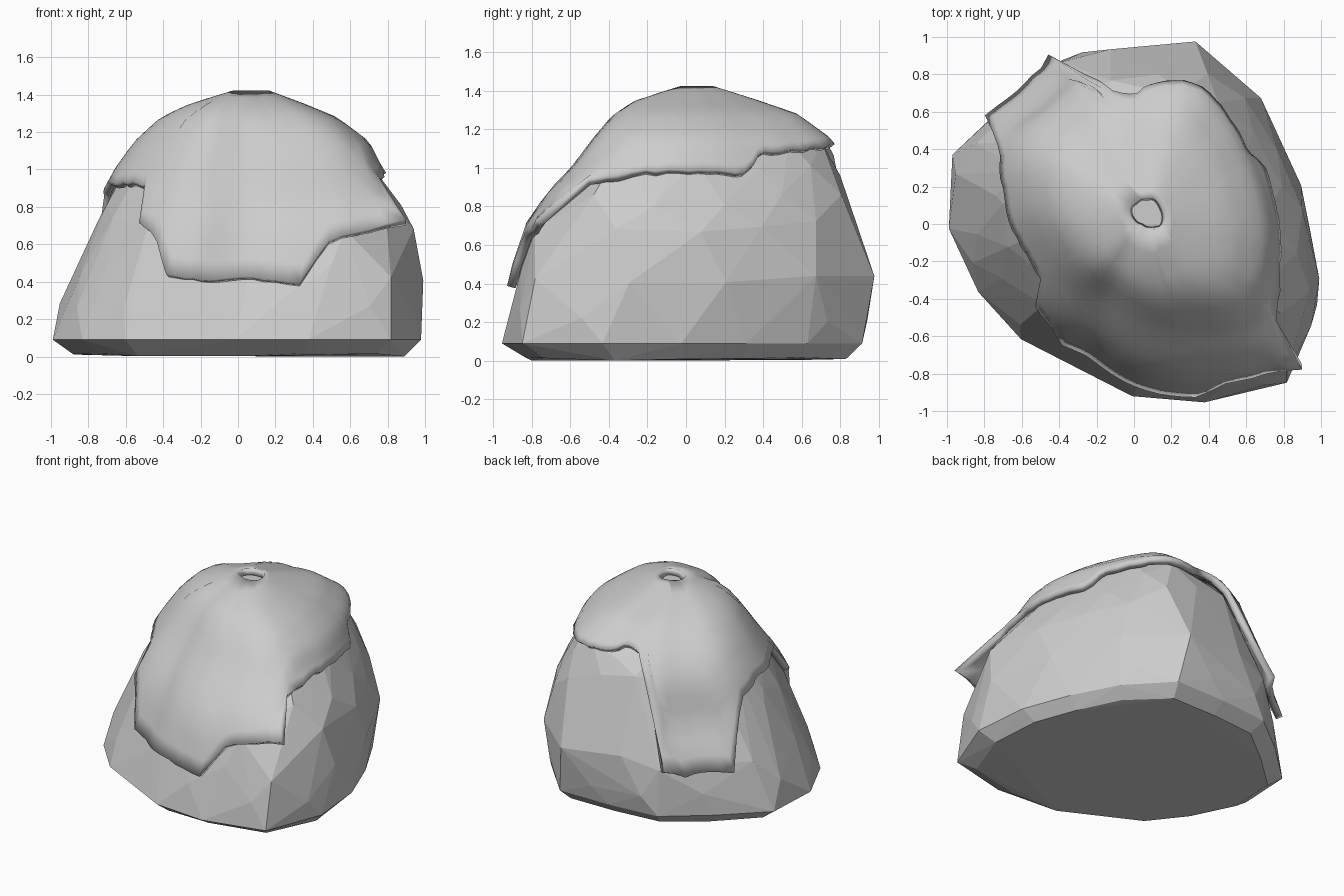
import bpy, bmesh, math, random
from mathutils import Vector

random.seed(11)
cube = bpy.data.objects.get("Cube")
if cube:
    bpy.data.objects.remove(cube)

# Footprint radius at even steps around the boulder, starting at +x
FOOTPRINT = [.95, .89, .93, 1.02, .94, .98, .95, 1.04,
             .98, .89, .84, .78, .9, 1.01, 1.17, 1.07]
# Height, then reach to -x, +x, -y and +y
LEVELS = [(.02, .9, .9, .89, .88), (.09, 1.01, .99, 1.02, .97), (.25, .97, .98, .97, .99),
          (.45, .88, 1, .93, 1.01), (.7, .76, .95, .84, .89), (.85, .69, .85, .73, .86),
          (.98, .62, .74, .6, .83), (1.12, .52, .67, .49, .74), (1.24, .39, .51, .38, .57),
          (1.31, .24, .34, .26, .36), (1.38, .01, .15, .02, .13)]
# Angle in degrees and height of the ragged cover edge
EDGE = [(0, .97), (17, .95), (25, 1.06), (45, 1.08), (80, 1.1), (90, 1.1), (98, 1.15),
        (108, 1.13), (112, 1.05), (116, .85), (120, .42), (128, .37), (138, .41),
        (149, .39), (153, .68), (160, .84), (172, .9), (200, .91), (212, .89), (216, .7),
        (227, .63), (235, .43), (255, .39), (272, .41), (289, .38), (293, .55),
        (298, .63), (308, .66), (316, .7), (320, .91), (328, .93), (335, .96), (360, .97)]


def lerp_table(table, key):
    """Interpolate the rows of a table sorted by its first column."""
    key = min(max(key, table[0][0]), table[-1][0])
    for a, b in zip(table, table[1:]):
        if key <= b[0]:
            f = (key - a[0]) / (b[0] - a[0])
            return [p + (q - p) * f for p, q in zip(a[1:], b[1:])]


def footprint(degrees):
    """Smooth closed curve through the footprint radii."""
    n = len(FOOTPRINT)
    step = degrees / 360 * n
    i, f = int(step), step % 1
    a, b, c, d = (FOOTPRINT[(i + k) % n] for k in (-1, 0, 1, 2))
    return b + f / 2 * (c - a + f * (2 * a - 5 * b + 4 * c - d + f * (3 * (b - c) + d - a)))


def surface(degrees, z):
    """Point on the boulder at a given direction and height."""
    r = footprint(degrees)
    left, right, front, back = lerp_table(LEVELS, z)
    a = math.radians(degrees)
    return Vector(((right - left) / 2 + (right + left) / 2 * r * math.cos(a),
                   (back - front) / 2 + (back + front) / 2 * r * math.sin(a), z))


def make_object(name, bm, material):
    mesh = bpy.data.meshes.new(name)
    bmesh.ops.recalc_face_normals(bm, faces=bm.faces)
    bm.to_mesh(mesh)
    bm.free()
    mesh.materials.append(material)
    obj = bpy.data.objects.new(name, mesh)
    bpy.context.collection.objects.link(obj)
    return obj


grey = bpy.data.materials.new("stone grey")
grey.use_nodes = True
colour = (.61, .61, .61, 1)
grey.diffuse_color = colour
grey.node_tree.nodes["Principled BSDF"].inputs["Base Color"].default_value = colour

# Faceted boulder: hull around loosely scattered rings
bm = bmesh.new()
for k, level in enumerate(LEVELS):
    count = 16 if k < 2 else 13 if k < 8 else 8
    for i in range(count):
        wobble = random.uniform(-6, 6) if k > 1 else 0
        z = level[0] + (random.uniform(-.05, .05) if 1 < k < 8 else 0)
        angle = (360 * (i + (k % 2 / 2 if k > 1 else 0)) / count + wobble) % 360
        p = surface(angle, z)
        if k == 0:
            p.z = random.uniform(0, .02)
        bm.verts.new(p)
hull = bmesh.ops.convex_hull(bm, input=bm.verts)
loose = {g for g in hull["geom_interior"] + hull["geom_unused"]
         if isinstance(g, bmesh.types.BMVert)}
bmesh.ops.delete(bm, geom=list(loose), context="VERTS")
make_object("boulder", bm, grey)

# Draped cover: polar sheet from the small top opening to the ragged edge
COLUMNS, ROWS = 90, 12
TOP = LEVELS[-1][0]
bm = bmesh.new()
rows = [[] for _ in range(ROWS + 1)]
for c in range(COLUMNS):
    angle = 360 * c / COLUMNS
    low = lerp_table(EDGE, angle)[0] + random.uniform(-.006, .006)
    spike = max(0, 1 - abs(angle - 316) / 6)
    for r in range(ROWS + 1):
        t = r / ROWS
        p = surface(angle, TOP + (low - TOP) * t ** 1.3)
        # The corner spike and the lifted back corner flare outwards
        flare = spike * .1 * t ** 6
        if 117 < angle < 123:
            flare += .04 * t ** 4
        p.x *= 1 + flare
        p.y *= 1 + flare
        rows[r].append(bm.verts.new(p))
for upper, lower in zip(rows, rows[1:]):
    for c in range(COLUMNS):
        d = (c + 1) % COLUMNS
        bm.faces.new((upper[c], lower[c], lower[d], upper[d]))
for face in bm.faces:
    face.smooth = True
cover = make_object("draped_cover", bm, grey)
if sum(p.normal.z for p in cover.data.polygons) < 0:
    cover.data.flip_normals()
thick = cover.modifiers.new("thickness", "SOLIDIFY")
thick.thickness = .045
thick.offset = 1
